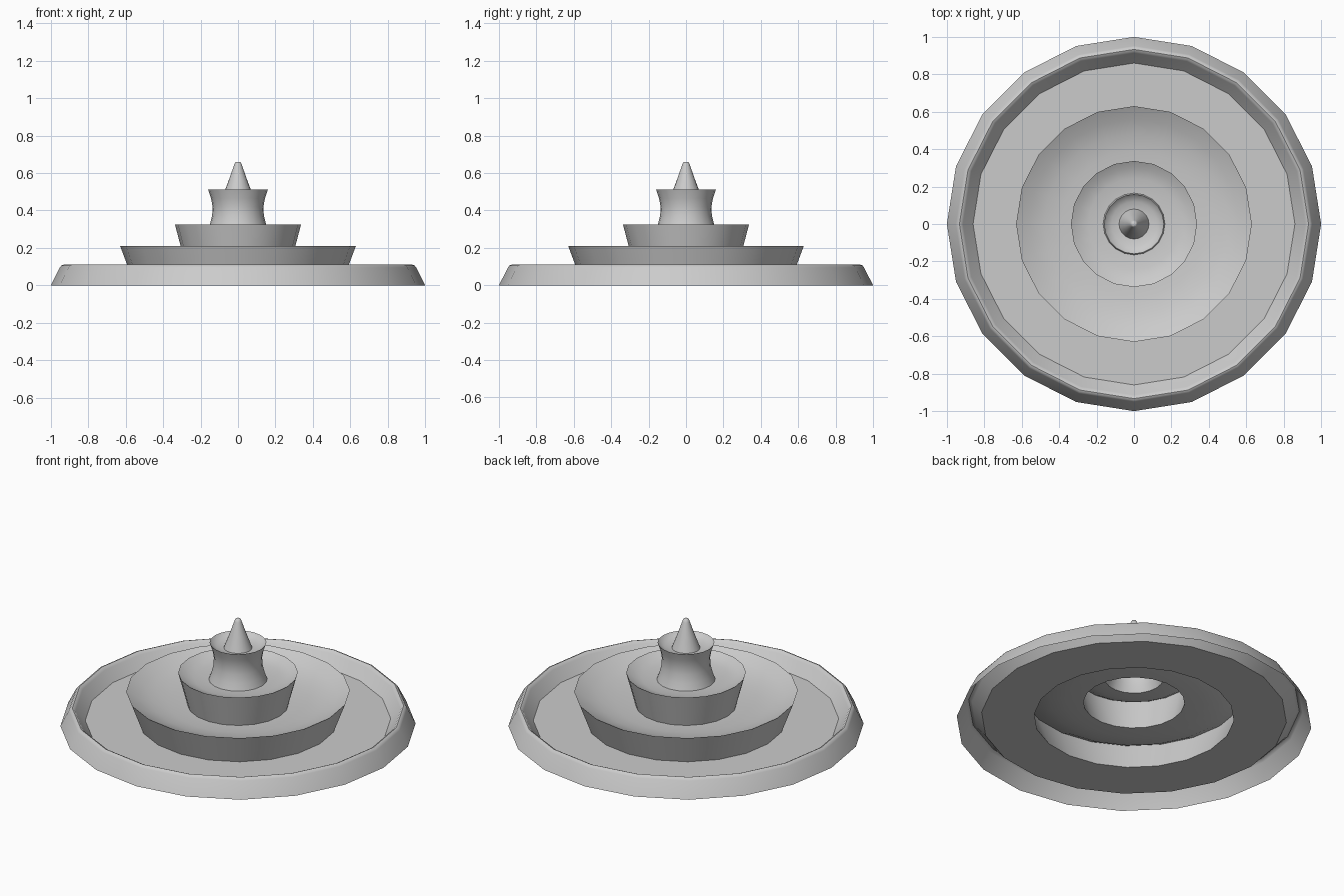
import bpy, bmesh, math

if "Cube" in bpy.data.objects:
    bpy.data.objects.remove(bpy.data.objects["Cube"])

SIDES = 20


def lathe(name, profile):
    """Spin an open (radius, height) profile into a thin shell."""
    bm = bmesh.new()
    rings = []
    for r, z in profile:
        rings.append([bm.verts.new((r * math.cos(2 * math.pi * i / SIDES),
                                    r * math.sin(2 * math.pi * i / SIDES), z))
                      for i in range(SIDES)])
    for a, b in zip(rings, rings[1:]):
        for i in range(SIDES):
            j = (i + 1) % SIDES
            bm.faces.new((a[i], a[j], b[j], b[i]))
    if profile[-1][0] < 0.02:
        bm.faces.new(rings[-1])
    mesh = bpy.data.meshes.new(name)
    bm.to_mesh(mesh)
    bm.free()
    ob = bpy.data.objects.new(name, mesh)
    bpy.context.collection.objects.link(ob)
    bpy.ops.object.select_all(action='DESELECT')
    ob.select_set(True)
    bpy.context.view_layer.objects.active = ob
    bpy.ops.object.shade_smooth_by_angle(angle=math.radians(44))
    return ob


# Outer basin: sloped wall, rounded rim, flat floor
lathe("basin", [(1.0, 0.0), (0.952, 0.095), (0.944, 0.106), (0.933, 0.11),
                (0.922, 0.105), (0.914, 0.095), (0.86, 0.032), (0.563, 0.032)])
# Wide bowl, its hollow steep at the rim and flat in the middle
lathe("lower_bowl", [(0.563, 0.032), (0.63, 0.21), (0.56, 0.173),
                     (0.48, 0.148), (0.39, 0.133), (0.285, 0.128)])
# Middle bowl with the same kind of hollow
lathe("middle_bowl", [(0.285, 0.128), (0.337, 0.325), (0.30, 0.304),
                      (0.245, 0.289), (0.165, 0.285)])
# Waisted column with a recessed top
lathe("column", [(0.165, 0.285), (0.15, 0.325), (0.138, 0.375), (0.136, 0.42),
                 (0.144, 0.465), (0.16, 0.512), (0.15, 0.50), (0.12, 0.485), (0.08, 0.48)])
# Pointed water spout
lathe("spout", [(0.08, 0.48), (0.05, 0.56), (0.021, 0.642), (0.016, 0.655), (0.010, 0.66)])
